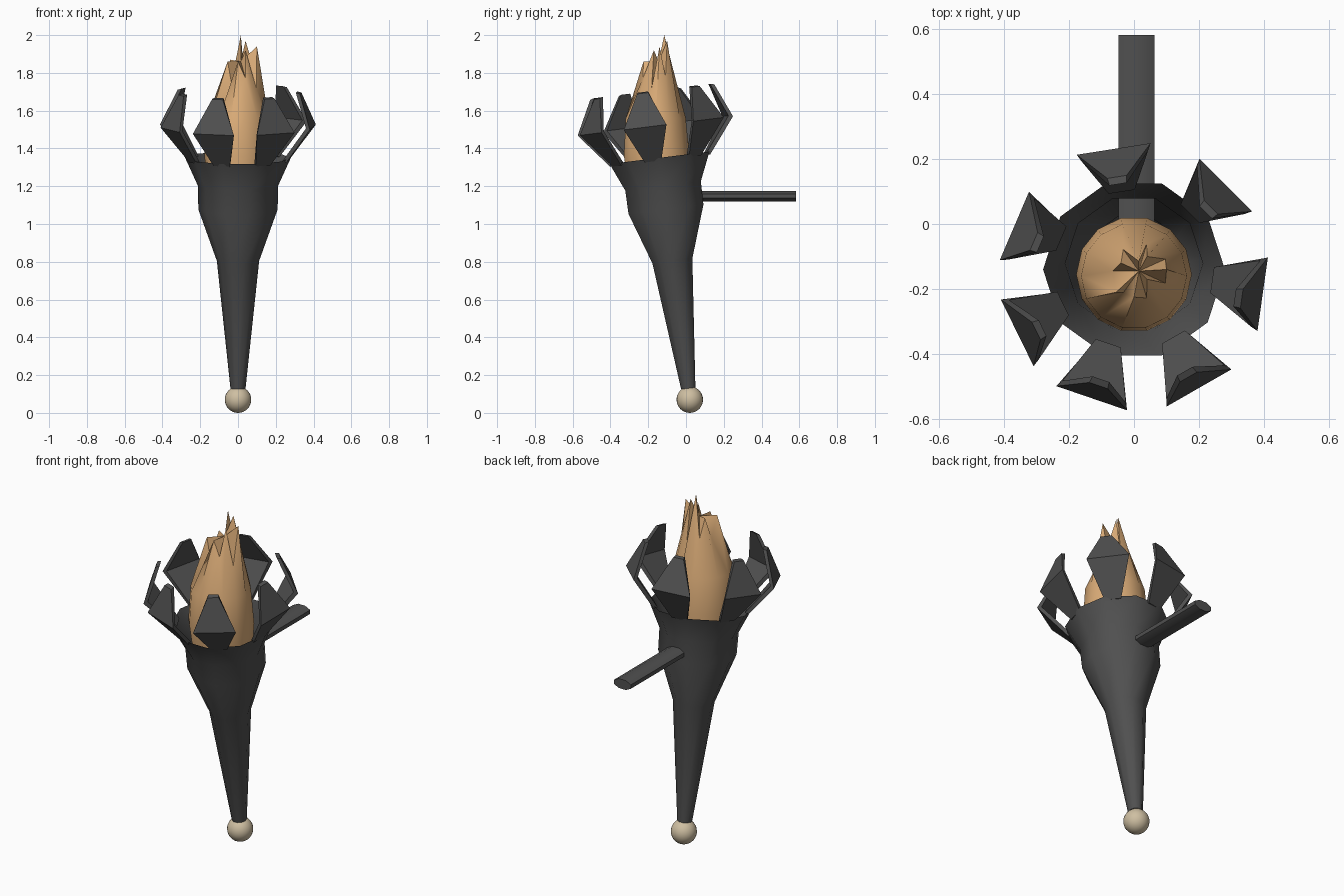
import bpy, bmesh
from math import sin, cos, pi, radians
from mathutils import Vector, Matrix

if "Cube" in bpy.data.objects:
    bpy.data.objects.remove(bpy.data.objects["Cube"])


def material(name, rgb):
    m = bpy.data.materials.new(name)
    m.diffuse_color = (*rgb, 1)
    m.use_nodes = True
    m.node_tree.nodes["Principled BSDF"].inputs["Base Color"].default_value = m.diffuse_color
    return m


IRON = material("dark_iron", (0.08, 0.08, 0.08))
FLAME = material("flame_orange", (0.72, 0.42, 0.19))
BONE = material("pale_knob", (0.62, 0.52, 0.36))

# The torch leans forward: local z runs along the tilted axis
TILT = Matrix.Translation((0, 0.012, 0.13)) @ Matrix.Rotation(radians(7.1), 4, 'X')


def finish(name, bm, mat, angle=40, matrix=None):
    bmesh.ops.recalc_face_normals(bm, faces=bm.faces)
    me = bpy.data.meshes.new(name)
    bm.to_mesh(me)
    bm.free()
    if matrix:
        me.transform(matrix)
    me.materials.append(mat)
    ob = bpy.data.objects.new(name, me)
    bpy.context.collection.objects.link(ob)
    bpy.ops.object.select_all(action='DESELECT')
    ob.select_set(True)
    bpy.context.view_layer.objects.active = ob
    bpy.ops.object.shade_smooth_by_angle(angle=radians(angle))
    return ob


def bridge(bm, a, b):
    n = len(a)
    for i in range(n):
        j = (i + 1) % n
        bm.faces.new((a[i], a[j], b[j], b[i]))


def ring(bm, n, r, z, cx=0, cy=0):
    return [bm.verts.new((cx + r * cos(2 * pi * i / n), cy + r * sin(2 * pi * i / n), z))
            for i in range(n)]


# Hollow tapered torch body
bm = bmesh.new()
profile = [(0.04, 0), (0.112, 0.68), (0.21, 0.955), (0.212, 1.08), (0.28, 1.23)]
rings = [ring(bm, 10, r, z) for r, z in profile]
for a, b in zip(rings, rings[1:]):
    bridge(bm, a, b)
bm.faces.new(rings[0])
finish("torch_body", bm, IRON, matrix=TILT)

# Ball at the foot
bm = bmesh.new()
bmesh.ops.create_uvsphere(bm, u_segments=24, v_segments=16, radius=0.07,
                          matrix=Matrix.Translation((0, 0.02, 0.07)))
finish("foot_ball", bm, BONE)

# Flattened wall bracket bar
bm = bmesh.new()
bmesh.ops.create_cone(bm, cap_ends=True, segments=8, radius1=0.06, radius2=0.06, depth=0.6)
bm.transform(Matrix.Translation((0.007, 0.282, 1.148)) @ Matrix.Diagonal((1, 1, 0.5, 1))
             @ Matrix.Rotation(pi / 2, 4, 'X') @ Matrix.Rotation(pi / 8, 4, 'Z'))
finish("bracket_bar", bm, IRON)

# Bent petals standing around the rim: (radius, height, half width)
petal = [(0.265, 1.215, 0.045), (0.40, 1.40, 0.115), (0.335, 1.58, 0.03)]
for k, ang in enumerate((99, 45, -8, -60, -109, -154, 157)):
    bm = bmesh.new()
    out = [bm_v for r, z, w in petal for bm_v in
           (bm.verts.new((r, -w, z)), bm.verts.new((r, w, z)))]
    inn = [bm.verts.new((r - 0.022, s * w * 0.9, z + 0.006)) for r, z, w in petal for s in (-1, 1)]
    order = (0, 2, 4, 5, 3, 1)
    for side in (out, inn):
        bm.faces.new([side[i] for i in (0, 1, 3, 2)])
        bm.faces.new([side[i] for i in (2, 3, 5, 4)])
    bridge(bm, [out[i] for i in order], [inn[i] for i in order])
    finish(f"petal_{k + 1}", bm, IRON, matrix=TILT @ Matrix.Rotation(radians(ang), 4, 'Z'))

# Flame: rounded base splitting into uneven pointed tongues
bm = bmesh.new()
N = 14
rings = [ring(bm, N, r, z, cy=cy) for r, z, cy in
         ((0.16, 1.18, -0.145), (0.178, 1.36, -0.155), (0.163, 1.56, -0.16))]
tips = [(0.10, -0.14, 1.94), (0.04, -0.10, 1.97), (0.015, -0.115, 2.0), (-0.04, -0.12, 1.87),
        (-0.055, -0.21, 1.86), (0.0, -0.225, 1.86), (0.04, -0.17, 1.92)]
top = []
for i in range(N):
    if i % 2 == 0:
        top.append(bm.verts.new(tips[i // 2]))
    else:
        a = 2 * pi * i / N
        top.append(bm.verts.new((0.02 + 0.085 * cos(a), -0.145 + 0.085 * sin(a),
                                 1.75 + 0.03 * sin(3 * a))))
rings.append(top)
for a, b in zip(rings, rings[1:]):
    bridge(bm, a, b)
centre = bm.verts.new((0.015, -0.145, 1.86))
for i in range(N):
    bm.faces.new((top[i], top[(i + 1) % N], centre))
bm.faces.new(rings[0])
finish("flame", bm, FLAME, 50)
